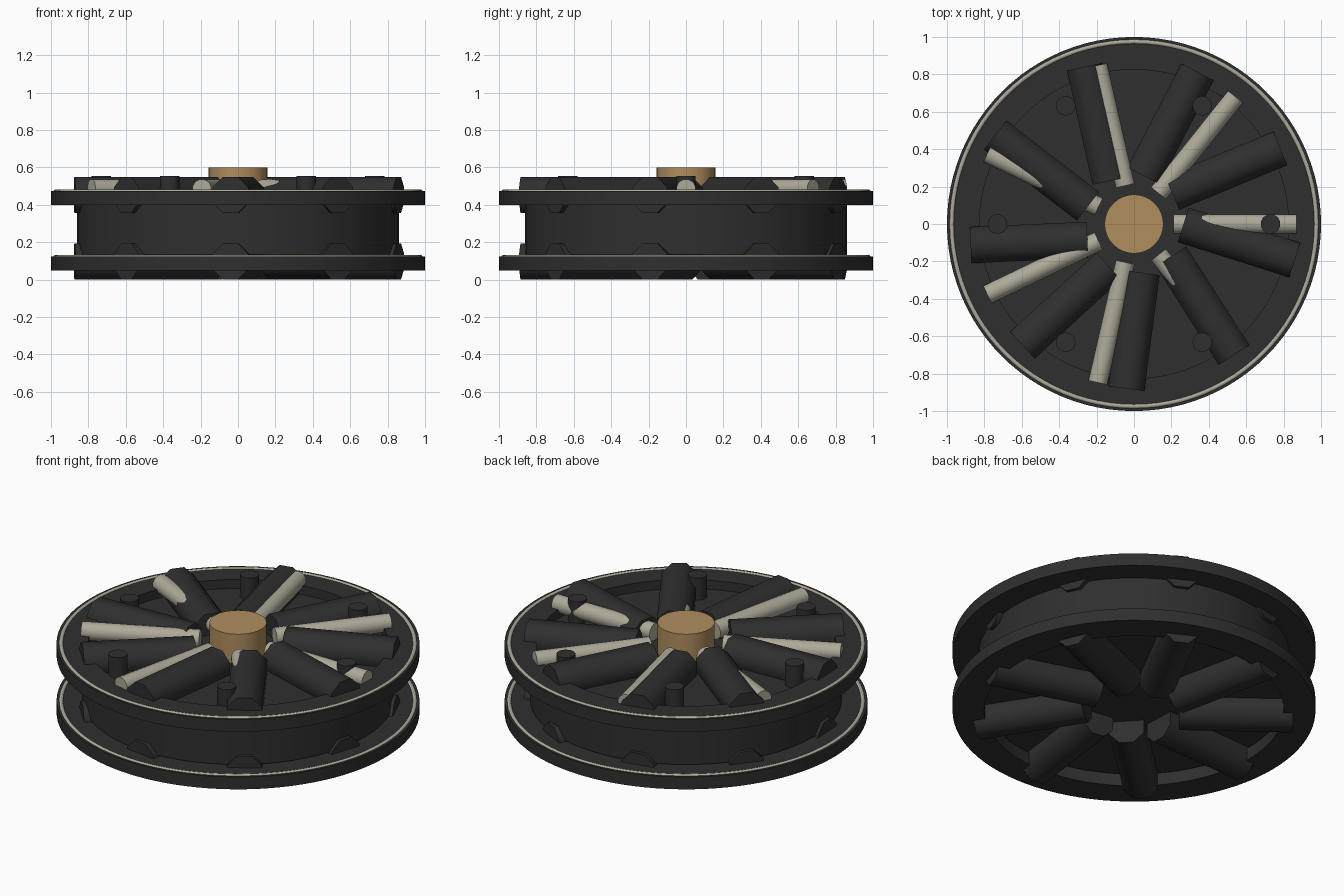
import bpy, bmesh, math
from mathutils import Matrix, Vector

cube = bpy.data.objects.get("Cube")
if cube:
    bpy.data.objects.remove(cube, do_unlink=True)


def material(name, rgb):
    m = bpy.data.materials.new(name)
    m.use_nodes = True
    m.diffuse_color = (*rgb, 1)
    bsdf = m.node_tree.nodes["Principled BSDF"]
    bsdf.inputs["Base Color"].default_value = (*rgb, 1)
    bsdf.inputs["Roughness"].default_value = 0.7
    return m


dark = material("charcoal", (0.028, 0.028, 0.028))
beige = material("pale_beige", (0.42, 0.40, 0.32))
wood = material("tan_wood", (0.43, 0.27, 0.11))


def finish(name, bm, mat, angle=40):
    bmesh.ops.recalc_face_normals(bm, faces=bm.faces)
    me = bpy.data.meshes.new(name)
    bm.to_mesh(me)
    bm.free()
    me.materials.append(mat)
    ob = bpy.data.objects.new(name, me)
    bpy.context.collection.objects.link(ob)
    bpy.ops.object.select_all(action='DESELECT')
    ob.select_set(True)
    bpy.context.view_layer.objects.active = ob
    bpy.ops.object.shade_smooth_by_angle(angle=math.radians(angle))
    return ob


def cylinder(name, r, z0, z1, mat, sides=64, x=0, y=0):
    bm = bmesh.new()
    bmesh.ops.create_cone(bm, cap_ends=True, segments=sides, radius1=r, radius2=r,
                          depth=z1 - z0, matrix=Matrix.Translation((x, y, (z0 + z1) / 2)))
    return finish(name, bm, mat)


def ring(name, profile, mat, steps=96, angle=40):
    """Revolve a closed (radius, z) profile around the axle."""
    bm = bmesh.new()
    vs = [bm.verts.new((r, 0, z)) for r, z in profile]
    es = [bm.edges.new((vs[i], vs[i - 1])) for i in range(len(vs))]
    bmesh.ops.spin(bm, geom=vs + es, cent=(0, 0, 0), axis=(0, 0, 1),
                   angle=math.tau, steps=steps, use_merge=True)
    bmesh.ops.remove_doubles(bm, verts=bm.verts, dist=0.0001)
    return finish(name, bm, mat, angle)


def spoke(name, r, length, mid, z, angle, tilt, mat, sides):
    """Lay a bar flat at a polar position, turned by tilt from radial."""
    a = math.radians(angle)
    place = (Matrix.Translation((mid * math.cos(a), mid * math.sin(a), z))
             @ Matrix.Rotation(a + math.radians(tilt), 4, 'Z')
             @ Matrix.Rotation(math.pi / 2, 4, 'Y')
             @ Matrix.Rotation(math.pi / sides, 4, 'Z'))
    bm = bmesh.new()
    bmesh.ops.create_cone(bm, cap_ends=True, segments=sides, radius1=r, radius2=r,
                          depth=length, matrix=place)
    return finish(name, bm, mat, 50)


# Central drum and axle hub
cylinder("drum", 0.86, 0.135, 0.42, dark)
cylinder("hub", 0.157, 0.3, 0.6, wood)

for side, z in (("lower", 0.05), ("upper", 0.40)):
    # Open flange with a thin pale bead on its upper edge
    top = z + 0.075
    ring(side + "_flange", [(0.826, z), (1, z), (1, top), (0.826, top)], dark)
    bead = [(0.975 + 0.011 * math.cos(i * math.tau / 8), top + 0.007 * math.sin(i * math.tau / 8))
            for i in range(8)]
    ring(side + "_rim_bead", bead, beige, angle=60)
    # Nine thick bars, slightly skewed
    for i in range(9):
        spoke(f"{side}_bar_{i + 1}", 0.105, 0.625, 0.57, z + 0.05 - 0.0025 + (0.0055 if z > 0.2 else 0),
              30 + 40 * i, -7.5, dark, 8)

# Seven thin pale rods and six pegs on the top
for i in range(7):
    spoke(f"rod_{i + 1}", 0.052, 0.66, 0.54, 0.485, i * 360 / 7, 0, beige, 16)
for i in range(6):
    p = Vector((0.73, 0, 0))
    p.rotate(Matrix.Rotation(i * math.pi / 3, 3, 'Z'))
    cylinder(f"peg_{i + 1}", 0.052, 0.4, 0.553, dark, 24, p.x, p.y)
